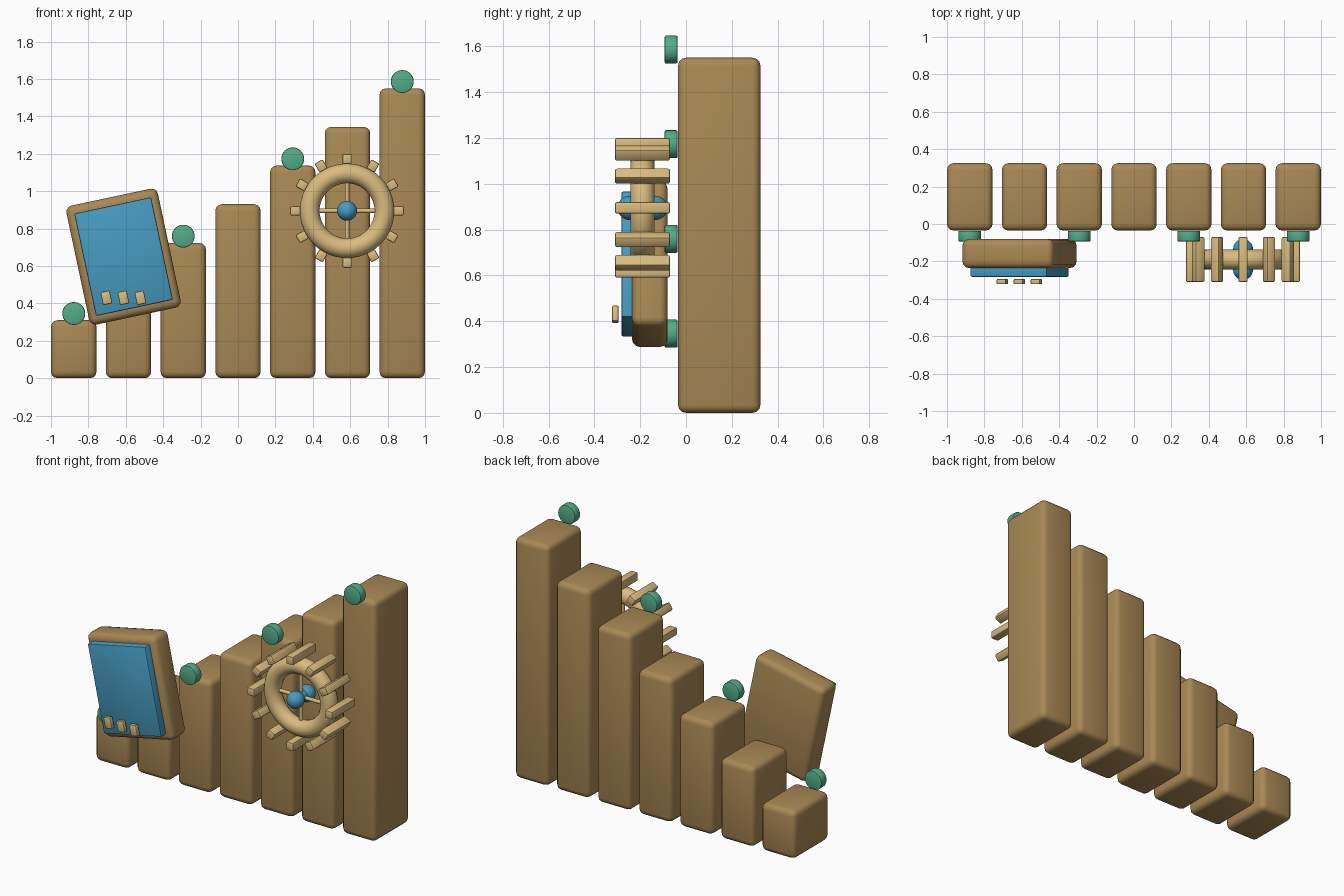
import bpy, math
from mathutils import Vector

if "Cube" in bpy.data.objects:
    bpy.data.objects.remove(bpy.data.objects["Cube"])


def material(name, color):
    m = bpy.data.materials.new(name)
    m.diffuse_color = (*color, 1)
    m.use_nodes = True
    m.node_tree.nodes["Principled BSDF"].inputs["Base Color"].default_value = m.diffuse_color
    return m


BROWN = material("brown wood", (0.40, 0.25, 0.09))
TAN = material("pale wood", (0.70, 0.50, 0.21))
BLUE = material("blue", (0.062, 0.33, 0.53))
GREEN = material("green", (0.088, 0.42, 0.25))


def finish(name, mat, bevel=0, segments=3):
    ob = bpy.context.object
    ob.name = name
    ob.data.materials.append(mat)
    if bevel:
        mod = ob.modifiers.new("rounded edges", 'BEVEL')
        mod.width, mod.segments = bevel, segments
        mod.limit_method = 'ANGLE'
        bpy.ops.object.modifier_apply(modifier=mod.name)
    bpy.ops.object.shade_smooth_by_angle(angle=math.radians(35))
    return ob


def box(name, mat, loc, size, bevel, tilt=0, segments=3):
    # tilt is counter-clockwise as seen from the front
    bpy.ops.mesh.primitive_cube_add(size=1, location=loc)
    ob = bpy.context.object
    ob.scale = size
    bpy.ops.object.transform_apply(location=False, rotation=False, scale=True)
    ob.rotation_euler.y = -tilt
    return finish(name, mat, bevel, segments)


def rod(name, mat, loc, radius, length, axis, bevel=0, sides=32):
    bpy.ops.mesh.primitive_cylinder_add(vertices=sides, radius=radius, depth=length, location=loc)
    bpy.context.object.rotation_euler = Vector(axis).to_track_quat('Z', 'Y').to_euler()
    return finish(name, mat, bevel, 2)


# Row of seven rising bars
STEP = 0.2927
for i in range(7):
    h = 0.31 + i * 0.2067
    box(f"bar_{i + 1}", BROWN, ((i - 3) * STEP, 0.145, h / 2), (0.243, 0.36, h), 0.035)

# Green discs above every other bar
for i in range(0, 7, 2):
    h = 0.31 + i * 0.2067
    rod(f"disc_{i + 1}", GREEN, ((i - 3) * STEP, -0.065, h + 0.036), 0.061, 0.056, (0, 1, 0), 0.006)

# Tilted tablet with screen and three buttons
TILT = math.radians(12)
box("tablet_body", BROWN, (-0.612, -0.158, 0.65), (0.5, 0.155, 0.65), 0.035, TILT)
box("tablet_screen", BLUE, (-0.612, -0.24, 0.65), (0.42, 0.085, 0.56), 0.008, TILT, 2)
for i in range(3):
    box(f"tablet_button_{i + 1}", TAN, (-0.704 + i * 0.091, -0.308, 0.43),
        (0.05, 0.028, 0.07), 0.006, TILT, 2)

# Wheel rim
C = Vector((0.583, -0.19, 0.895))
bpy.ops.mesh.primitive_torus_add(location=C, rotation=(math.pi / 2, 0, 0), major_radius=0.2,
                                 minor_radius=0.053, major_segments=48, minor_segments=16)
finish("wheel_rim", TAN)

# Crossed spokes
rod("spoke_horizontal", TAN, C, 0.012, 0.36, (1, 0, 0), sides=16)
rod("spoke_vertical", TAN, C, 0.012, 0.36, (0, 0, 1), sides=16)

# Paddles around the rim
for i in range(12):
    a = i * math.tau / 12
    pos = C + Vector((math.cos(a), 0, math.sin(a))) * 0.277
    box(f"paddle_{i + 1}", TAN, pos, (0.055, 0.24, 0.05), 0.008, a, 2)

# Hub: axle with a ball at each end
rod("hub_axle", BLUE, C, 0.036, 0.12, (0, 1, 0))
for side in (-1, 1):
    bpy.ops.mesh.primitive_uv_sphere_add(segments=32, ring_count=16, radius=0.053,
                                         location=C + Vector((0, side * 0.056, 0)))
    finish("hub_ball_front" if side < 0 else "hub_ball_back", BLUE)
